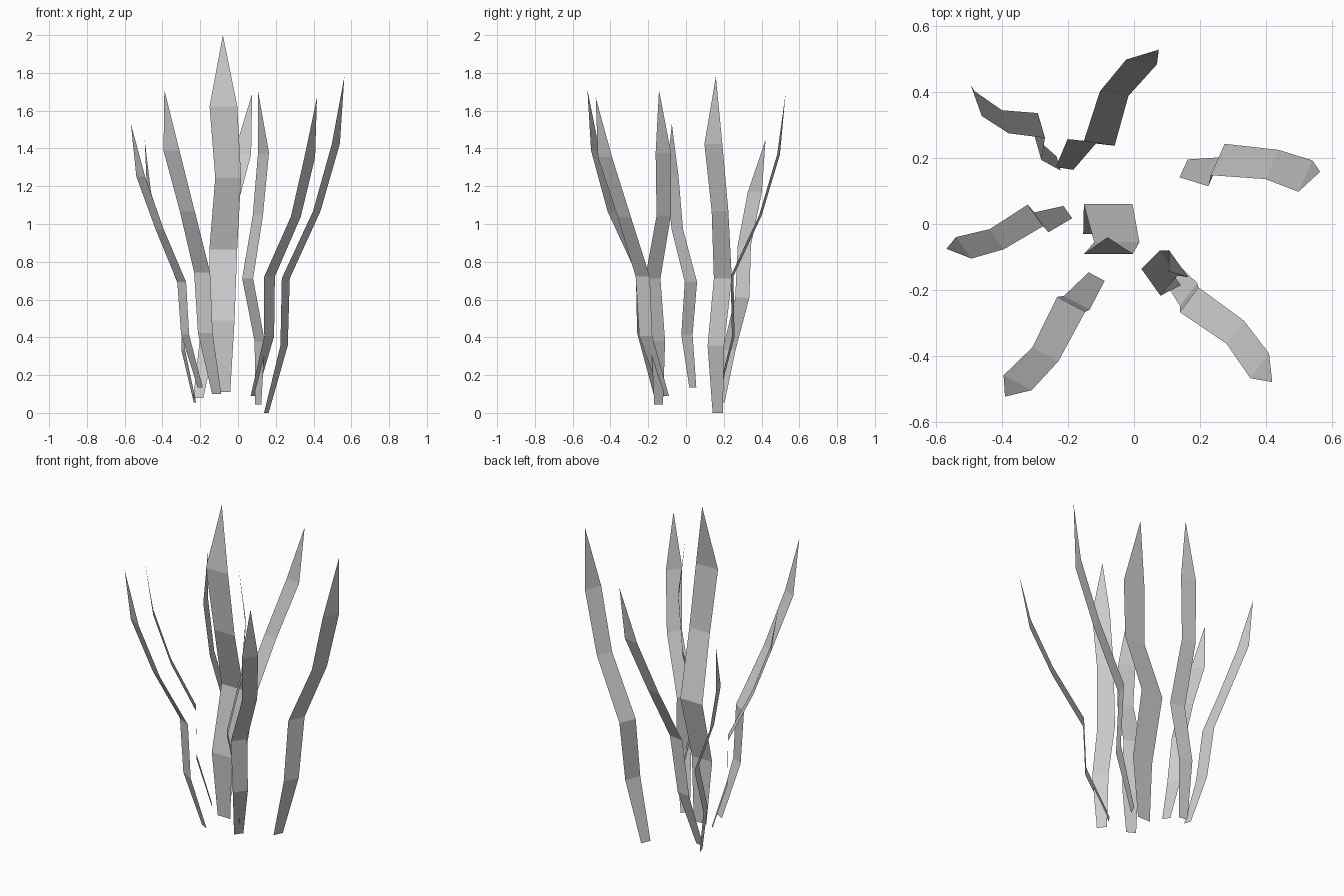
import bpy
from math import cos, sin, radians

# Relative width of each level of a blade, root to shoulder
PROFILE = (0.57, 0.92, 1.0, 0.93, 1.0)


def blade(name, angle, width, z0, z1, path):
    """Flat folded grass blade: evenly spaced cross edges along a path, then a point."""
    dx, dy = cos(radians(angle)), sin(radians(angle))
    step = (z1 - z0) / 5
    verts, faces = [], []
    for i, w in enumerate(PROFILE):
        x, y = path[i]
        h = width * w / 2
        z = z0 + step * i
        verts += [(x - dx * h, y - dy * h, z), (x + dx * h, y + dy * h, z)]
    verts.append((*path[5], z1))
    for i in range(4):
        a = 2 * i
        faces.append((a, a + 1, a + 3, a + 2))
    faces.append((8, 9, 10))
    mesh = bpy.data.meshes.new(name)
    mesh.from_pydata(verts, [], faces)
    mesh.update()
    bpy.context.collection.objects.link(bpy.data.objects.new(name, mesh))


# Inner upright blades
blade("blade_centre", 0, 0.147, 0.11, 2.0,
      [(-.083, -.015), (-.086, -.03), (-.078, .06), (-.052, -.055), (-.077, -.09), (-.08, -.04)])
blade("blade_inner_right", -54.5, 0.1, 0.045, 1.71,
      [(.107, -.145), (.115, -.148), (.051, -.176), (.105, -.118), (.135, -.12), (.105, -.143)])

# Outer blades leaning outwards
blade("blade_front_left", -28, 0.096, 0.10, 1.71,
      [(-.113, -.159), (-.173, -.238), (-.19, -.243), (-.268, -.394), (-.352, -.48), (-.39, -.522)])
blade("blade_left", -54.5, 0.08, 0.135, 1.53,
      [(-.2, .036), (-.28, .005), (-.298, .026), (-.415, -.046), (-.515, -.072), (-.567, -.075)])
blade("blade_back_left", -74, 0.078, 0.055, 1.445,
      [(-.228, .183), (-.29, .228), (-.28, .298), (-.389, .309), (-.471, .364), (-.494, .421)])
blade("blade_back", -9, 0.094, 0.08, 1.69,
      [(-.21, .168), (-.158, .25), (-.105, .244), (-.06, .394), (.023, .49), (.075, .527)])
blade("blade_right", 66, 0.104, 0.0, 1.78,
      [(.15, .168), (.244, .158), (.253, .195), (.417, .18), (.518, .145), (.563, .158)])
blade("blade_front_right", 53, 0.094, 0.09, 1.67,
      [(.083, -.112), (.165, -.213), (.167, -.229), (.306, -.327), (.38, -.429), (.418, -.478)])
